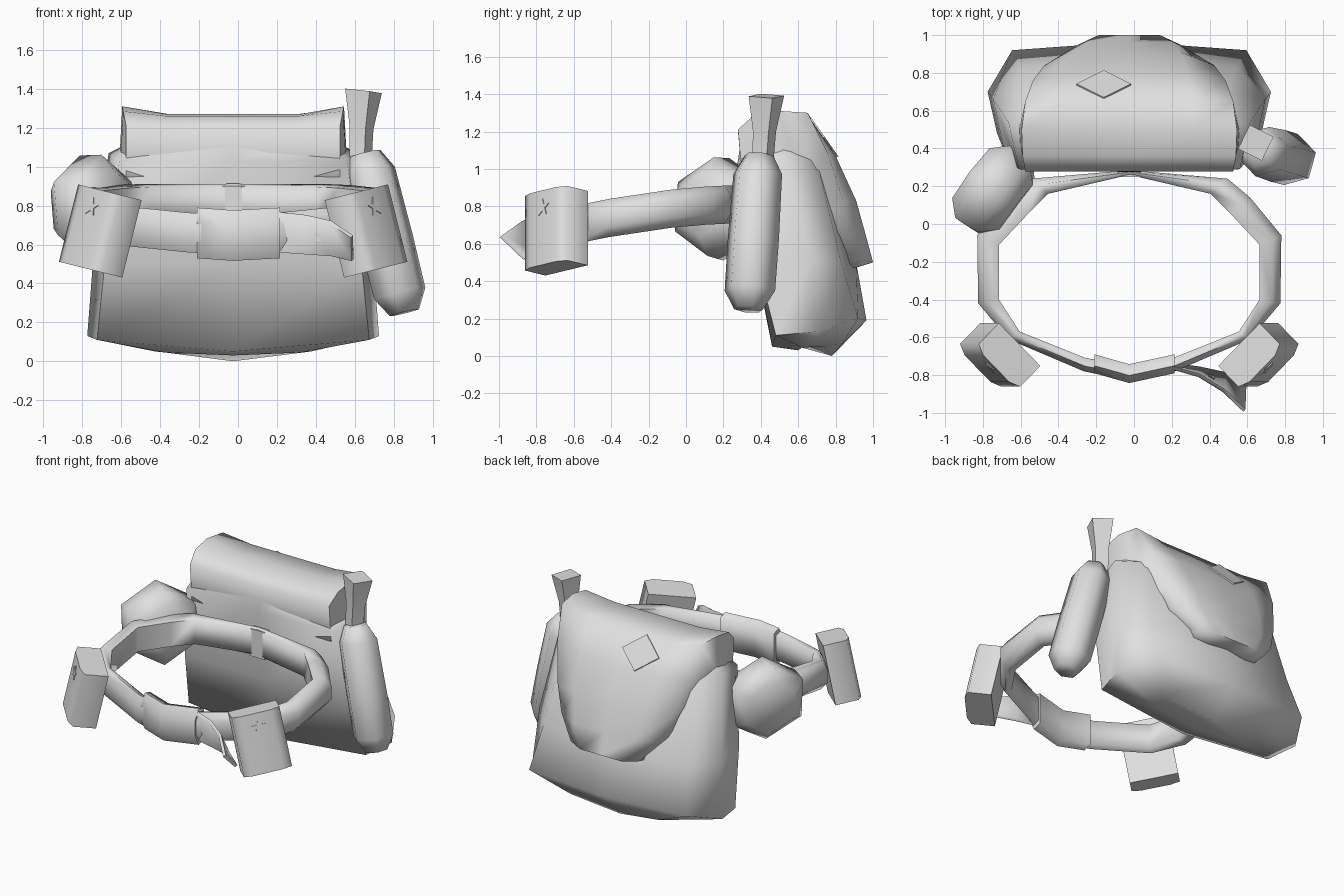
import bpy, bmesh, math
from mathutils import Vector, Matrix

cube = bpy.data.objects.get("Cube")
if cube:
    bpy.data.objects.remove(cube, do_unlink=True)

CX = -0.025  # symmetry plane of belt and bag

grey = bpy.data.materials.new("plain_grey")
grey.use_nodes = True
tone = (0.75, 0.75, 0.75, 1)
grey.diffuse_color = tone
grey.node_tree.nodes["Principled BSDF"].inputs["Base Color"].default_value = tone


def loft(name, rings, loop=False, angle=75):
    """Skin a list of equal closed rings; cap the ends unless looped."""
    bm = bmesh.new()
    rows = [[bm.verts.new(p) for p in ring] for ring in rings]
    pairs = list(zip(rows, rows[1:])) + ([(rows[-1], rows[0])] if loop else [])
    for a, b in pairs:
        for i in range(len(a)):
            j = (i + 1) % len(a)
            bm.faces.new((a[i], a[j], b[j], b[i]))
    if not loop:
        bm.faces.new(rows[0])
        bm.faces.new(rows[-1])
    bmesh.ops.recalc_face_normals(bm, faces=bm.faces)
    mesh = bpy.data.meshes.new(name)
    bm.to_mesh(mesh)
    bm.free()
    mesh.materials.append(grey)
    obj = bpy.data.objects.new(name, mesh)
    bpy.context.collection.objects.link(obj)
    bpy.ops.object.select_all(action='DESELECT')
    obj.select_set(True)
    bpy.context.view_layer.objects.active = obj
    bpy.ops.object.shade_smooth_by_angle(angle=math.radians(angle))
    return obj


def tube(name, axis, stations, sides, phase=0.0):
    """Rings of given centre and radius, all square to one axis."""
    q = Vector(axis).to_track_quat('Z', 'Y')
    turns = [math.tau * (i + phase) / sides for i in range(sides)]
    return loft(name, [[Vector(c) + q @ Vector((r * math.cos(t), r * math.sin(t), 0)) for t in turns]
                       for c, r in stations])


def mirrored(half):
    """Complete a half ring whose first and last points lie on the plane."""
    full = half + [(-p[0], *p[1:]) for p in half[-2:0:-1]]
    return [(p[0] + CX, *p[1:]) for p in full]


# Belt: rounded outside, flat inside, rising to the back
def belt_z(y):
    return 0.793 + 0.09 * y - 0.1 * y * y


def strap_section(ox, oy, ix, iy, h):
    o, i = Vector((ox, oy, belt_z(oy))), Vector((ix, iy, belt_z(oy)))
    m = i.lerp(o, 0.6)
    parts = ((i, 0.85), (m, 1), (o, 0.45), (o, -0.45), (m, -1), (i, -0.85))
    return [p + Vector((0, 0, k * h)) for p, k in parts]


belt_half = [
    (0, .285, 0, .26), (.52, .24, .43, .16), (.64, .14, .54, .05),
    (.805, -.06, .69, -.11), (.8, -.42, .69, -.4), (.64, -.61, .58, -.57),
    (.24, -.78, .23, -.71), (0, -.83, 0, -.745)]
belt_path = belt_half + [(-a, b, -c, d) for a, b, c, d in belt_half[-2:0:-1]]
loft("belt", [strap_section(a + CX, b, c + CX, d, 0.102) for a, b, c, d in belt_path], loop=True)

# Buckle sleeve over the belt front
loft("buckle", [strap_section(x, y, x, y + 0.1, 0.13)
                for x, y in ((-.21, -.79), (CX, -.842), (.215, -.79))])

# Loose twisted end of the strap
tail = [((.2, -.77, .755), (.2, -.75, .56)), ((.34, -.81, .74), (.34, -.77, .55)),
        ((.47, -.89, .71), (.48, -.8, .54)), ((.58, -.995, .635), (.585, -.87, .515))]
thick = Vector((0.01, 0.015, 0.012))
loft("strap_tail", [[Vector(t), Vector(b), Vector(b) + thick, Vector(t) + thick] for t, b in tail])

# Loop holding the bag to the belt
loft("bag_loop", [[(x, .25, z), (x, .31, z), (x, .31, z + .195), (x, .25, z + .195)]
                  for x, z in ((-.085, .705), (.035, .705))])

# Two front pouches with a star plate each
place = (Matrix.Translation((0.685, -0.695, 0.67)) @ Matrix.Rotation(math.radians(-14), 4, 'Y')
         @ Matrix.Rotation(math.radians(45), 4, 'Z'))
section = [(-.16, .08), (.16, .08), (.16, -.075), (.1, -.1), (-.1, -.1), (-.16, -.075)]
star = []
for k in range(10):
    r = 0.05 if k % 2 == 0 else 0.02
    star.append((r * math.sin(k * math.pi / 5), 0.11 + r * math.cos(k * math.pi / 5)))
for side, sign in (("left", 1), ("right", -1)):
    def put(x, y, z):
        p = place @ Vector((x, y, z))
        return (CX + sign * p.x, p.y, p.z)
    loft(side + "_pouch", [[put(x, y, z) for x, y in section] for z in (-.205, .205)])
    loft(side + "_star", [[put(x, y, z) for x, z in star] for y in (-.097, -.105)], angle=30)

# Round canteen at the right hip
axis = Vector((-0.8, 0.6, -0.1)).normalized()
middle = Vector((-0.745, 0.18, 0.79))
tube("canteen", axis, [(middle + axis * d, r) for d, r in
                       ((-.16, .17), (-.08, .265), (.06, .275), (.14, .19))], 6, phase=0.5)

# Long sheath and flared handle at the left hip
top, low = Vector((.655, .39, 1.07)), Vector((.855, .335, .25))
tube("sheath", low - top, [(top.lerp(low, t), r) for t, r in
                           ((0, .08), (.12, .135), (.55, .142), (.88, .14), (1, .08))], 6)
tube("handle", (.12, .02, 1), [((.63, .41, 1.03), .06), ((.635, .42, 1.2), .065),
                               ((.645, .43, 1.39), .1)], 4, phase=0.1)

# Bag body: eight-sided rings from the sagging base to the shoulder
body = [
    [(0, .6, .03), (.35, .62, .045), (.4, .74, .05), (.35, .84, .07), (0, .78, 0)],
    [(0, .46, .05), (.7, .48, .11), (.75, .7, .13), (.62, .92, .2), (0, .965, .19)],
    [(0, .37, .5), (.66, .38, .5), (.72, .66, .52), (.57, .83, .5), (0, .91, .5)],
    [(0, .275, 1.03), (.585, .29, 1.03), (.64, .54, 1.07), (.5, .7, 1.04), (0, .78, 1.0)],
    [(0, .295, 1.16), (.45, .31, 1.13), (.5, .5, 1.14), (.42, .62, 1.13), (0, .65, 1.15)]]
loft("bag_body", [mirrored(half) for half in body])

# Flap: y, z, half width, corner lift, corner pull forward
flap_rows = [
    (.3, .95, .55, 0, 0), (.278, 1.2, .55, .01, 0), (.36, 1.26, .565, .025, 0),
    (.5, 1.27, .57, .04, 0), (.66, 1.27, .55, .03, .01), (.8, 1.07, .51, .01, .04),
    (.91, .83, .45, 0, .07), (.96, .65, .4, 0, .09), (1, .5, .27, .01, .05), (.87, .46, .25, .02, .02)]
flap = []
for y, z, w, lift, pull in flap_rows:
    edge = Vector((w, y - pull, z + lift))
    skirt = edge.lerp(Vector((w + .03, .5, .75)), 0.45)
    flap.append(mirrored([(0, y, z), (w * .6, y, z), tuple(edge), tuple(skirt), (0, skirt.y, skirt.z)]))
loft("bag_flap", flap)

# Diamond patch lying on the back slope of the flap
slope = Vector((0, .14, -.2)).normalized()
lift = Vector((0, .2, .14)).normalized()
centre = Vector((-.16, .735, 1.165))
diamond = [(0, -.125), (.145, 0), (0, .125), (-.145, 0)]
loft("flap_patch", [[centre + Vector((u, 0, 0)) + slope * v + lift * d for u, v in diamond]
                    for d in (0, .009)], angle=30)
